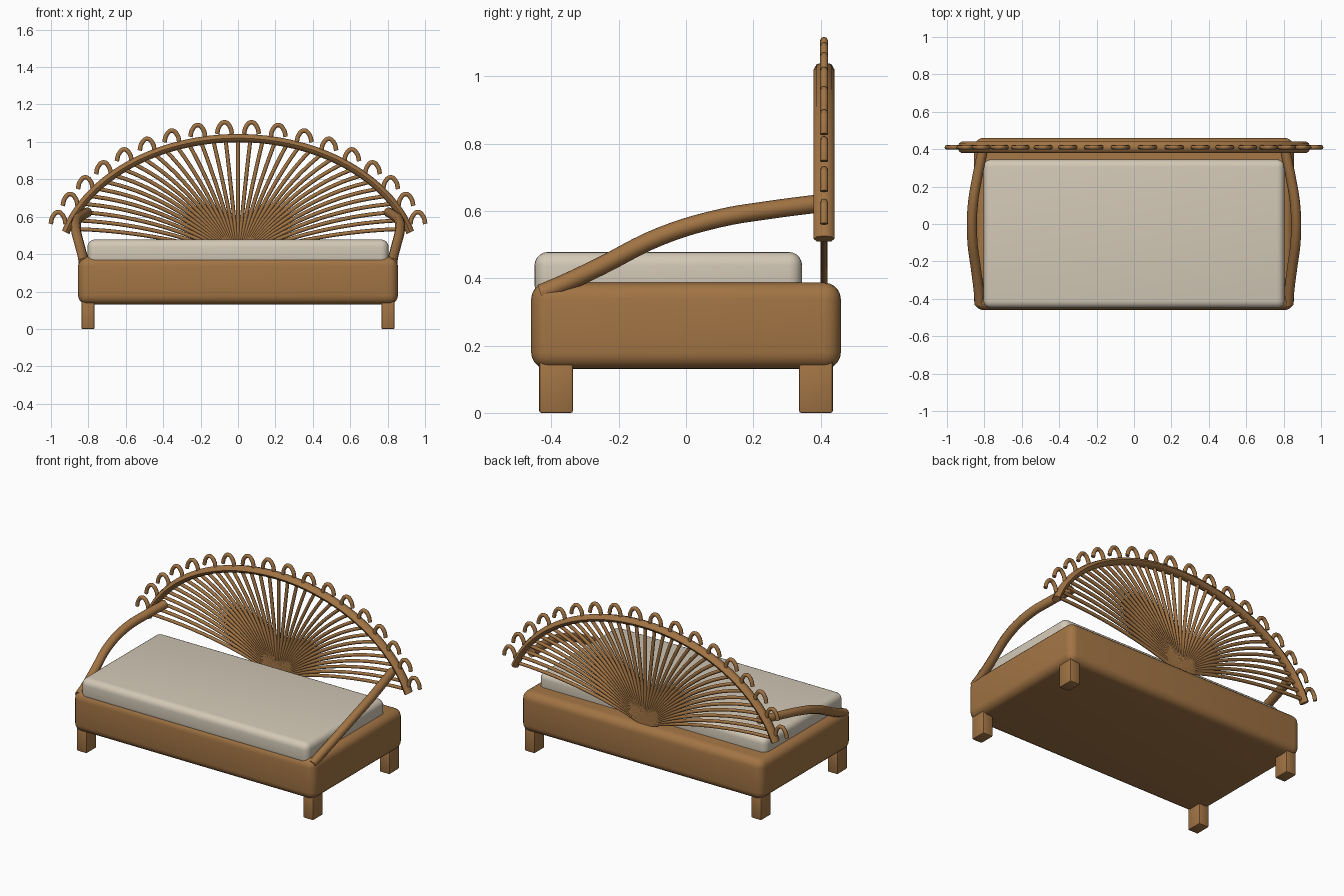
import bpy
from math import sin, cos, radians

cube = bpy.data.objects.get("Cube")
if cube:
    bpy.data.objects.remove(cube, do_unlink=True)


def material(name, rgb):
    m = bpy.data.materials.new(name)
    m.use_nodes = True
    m.diffuse_color = (*rgb, 1)
    m.node_tree.nodes["Principled BSDF"].inputs["Base Color"].default_value = (*rgb, 1)
    return m


wood = material("warm_wood", (0.36, 0.175, 0.058))
fabric = material("cream_fabric", (0.65, 0.58, 0.47))


def activate(obj):
    bpy.ops.object.select_all(action="DESELECT")
    obj.select_set(True)
    bpy.context.view_layer.objects.active = obj


def box(name, low, high, bevel, segments, mat):
    """Rounded box between two corners."""
    bpy.ops.mesh.primitive_cube_add(size=1)
    obj = bpy.context.object
    obj.name = name
    obj.location = [(a + b) / 2 for a, b in zip(low, high)]
    obj.scale = [b - a for a, b in zip(low, high)]
    bpy.ops.object.transform_apply(location=False, rotation=False, scale=True)
    mod = obj.modifiers.new("round_edges", "BEVEL")
    mod.width, mod.segments = bevel, segments
    bpy.ops.object.modifier_apply(modifier=mod.name)
    obj.data.materials.append(mat)
    bpy.ops.object.shade_smooth_by_angle(angle=radians(35))
    return obj


def tubes(name, paths, radius, y=0.0, flatten=1.0, steps=5):
    """Round canes along smooth paths; flatten stretches the section in y."""
    curve = bpy.data.curves.new(name, "CURVE")
    curve.dimensions = "3D"
    curve.bevel_depth, curve.bevel_resolution = radius, 2
    curve.resolution_u = steps
    curve.use_fill_caps = True
    for path in paths:
        spline = curve.splines.new("BEZIER")
        spline.bezier_points.add(len(path) - 1)
        for point, co in zip(spline.bezier_points, path):
            point.co = co
            point.handle_left_type = point.handle_right_type = "AUTO"
    obj = bpy.data.objects.new(name, curve)
    bpy.context.collection.objects.link(obj)
    obj.location.y = y
    obj.scale.y = flatten
    curve.materials.append(wood)
    activate(obj)
    bpy.ops.object.convert(target="MESH")
    bpy.ops.object.transform_apply(location=False, rotation=False, scale=True)
    bpy.ops.object.shade_smooth_by_angle(angle=radians(50))
    return obj


# Base, mattress and legs
box("bed_base", (-0.855, -0.46, 0.13), (0.855, 0.46, 0.387), 0.05, 5, wood)
box("mattress", (-0.805, -0.45, 0.34), (0.805, 0.345, 0.478), 0.04, 5, fabric)
for side, x in (("left", 0.802), ("right", -0.802)):
    for end, y in (("front", -0.386), ("back", 0.386)):
        box(f"{end}_{side}_leg", (x - 0.035, y - 0.05, 0),
            (x + 0.035, y + 0.05, 0.16), 0.006, 2, wood)

BACK_Y = 0.41


def arch(deg, a=0.96, b=0.70, c=0.32):
    """Point on the headboard ellipse, measured from the top."""
    t = radians(deg)
    return a * sin(t), c + b * cos(t)


# Headboard rim
rim = []
for i in range(25):
    x, z = arch(-73.7 + 147.4 * i / 24)
    rim.append((x, 0, z))
tubes("headboard_rim", [rim], 0.022, BACK_Y, 1.4, 3)

# Fan of curved spokes rising from one hub
HUB_Z = 0.375
spokes = []
for i in range(-18, 19):
    x, z = arch(i * 4)
    rise = z - HUB_Z
    mid_x = 0.45 * x
    mid_z = rise * (0.5 + 0.45 * abs(sin(radians(i * 4))) ** 1.5)
    path = []
    for k in range(7):
        t = k / 6
        w = 2 * t * (1 - t)
        path.append((w * mid_x + t * t * x, 0, HUB_Z + w * mid_z + t * t * rise))
    spokes.append(path)
tubes("headboard_spokes", spokes, 0.0105, BACK_Y, 1.0, 3)

# Row of upright loops along the rim
profile = ((-0.04, -0.063), (-0.029, -0.024), (0, 0), (0.029, -0.024), (0.04, -0.063))
loops = []
for i in range(18):
    x, z = arch((i - 8.5) * 7.95, 1.04, 0.78, 0.327)
    loops.append([(x + dx, 0, z + dz) for dx, dz in profile])
tubes("headboard_loops", loops, 0.012, BACK_Y)

# Curved side arms
arm = ((0.825, -0.43, 0.355), (0.83, -0.36, 0.385), (0.843, -0.255, 0.435),
       (0.865, -0.077, 0.524), (0.862, 0.1, 0.578), (0.838, 0.25, 0.603),
       (0.805, 0.41, 0.624))
for side, s in (("left", 1), ("right", -1)):
    tubes(f"{side}_arm", [[(s * x, y, z) for x, y, z in arm]], 0.027)
